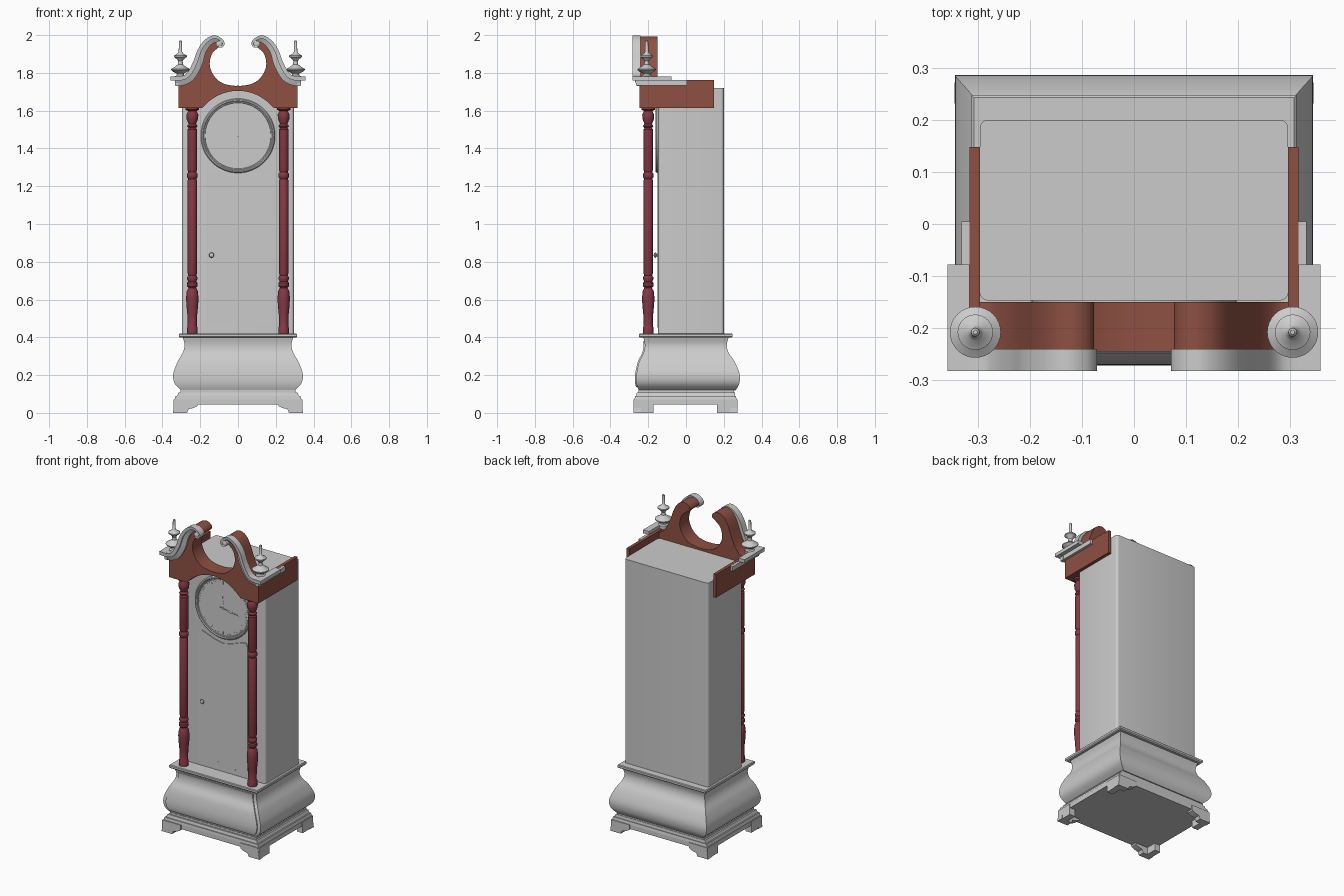
import bpy, bmesh, math
from math import sin, cos, pi, radians

if "Cube" in bpy.data.objects:
    bpy.data.objects.remove(bpy.data.objects["Cube"])


def material(name, rgb):
    m = bpy.data.materials.new(name)
    m.diffuse_color = (*rgb, 1)
    m.use_nodes = True
    m.node_tree.nodes["Principled BSDF"].inputs["Base Color"].default_value = m.diffuse_color
    return m


BROWN = material("hood_brown", (0.27, 0.08, 0.055))
RED = material("column_red", (0.235, 0.04, 0.06))


def mesh(name, verts, faces, mat=None):
    me = bpy.data.meshes.new(name)
    me.from_pydata(verts, [], faces)
    bm = bmesh.new()
    bm.from_mesh(me)
    bmesh.ops.recalc_face_normals(bm, faces=bm.faces)
    bm.to_mesh(me)
    bm.free()
    ob = bpy.data.objects.new(name, me)
    bpy.context.collection.objects.link(ob)
    if mat:
        me.materials.append(mat)
    return ob


def rings(name, rows, mat=None, closed_ends=True):
    """Skin a list of equal-length vertex rings."""
    n = len(rows[0])
    verts = [v for r in rows for v in r]
    faces = [(i*n+j, i*n+(j+1) % n, (i+1)*n+(j+1) % n, (i+1)*n+j)
             for i in range(len(rows)-1) for j in range(n)]
    if closed_ends:
        faces += [tuple(range(n)), tuple(range(len(verts)-n, len(verts)))]
    return mesh(name, verts, faces, mat)


def prism(name, pts, y0, y1, mat=None):
    return rings(name, [[(x, y, z) for x, z in pts] for y in (y0, y1)], mat)


def box(name, x0, x1, y0, y1, z0, z1, mat=None):
    return prism(name, [(x0, z0), (x1, z0), (x1, z1), (x0, z1)], y0, y1, mat)


def loft(name, rows):
    """rows: height, half width, front depth, back depth."""
    return rings(name, [[(-h, -f, z), (h, -f, z), (h, b, z), (-h, b, z)] for z, h, f, b in rows])


def lathe(name, prof, loc, mat=None, n=32, axis='Z'):
    rows = []
    for r, t in prof:
        ring = [(r*cos(2*pi*k/n), r*sin(2*pi*k/n)) for k in range(n)]
        rows.append([(a, b, t) if axis == 'Z' else (a, -t, b) for a, b in ring])
    ob = rings(name, rows, mat)
    ob.location = loc
    return ob


def smooth(pts, steps=5):
    """Catmull-Rom through tuples of any size."""
    p = [pts[0]] + list(pts) + [pts[-1]]
    out = []
    for i in range(1, len(p)-2):
        for s in range(steps):
            t = s/steps
            out.append(tuple(0.5*(2*b+(c-a)*t+(2*a-5*b+4*c-d)*t*t+(3*b-a-3*c+d)*t**3)
                             for a, b, c, d in zip(p[i-1], p[i], p[i+1], p[i+2])))
    return out + [pts[-1]]


def mirrored(pts):
    return pts + [(-x, z) for x, z in reversed(pts) if x > 1e-6]


# Case with rounded vertical edges
case = box("case", -0.296, 0.296, -0.147, 0.2, 0.41, 1.72)
bm = bmesh.new()
bm.from_mesh(case.data)
up = [e for e in bm.edges if abs(e.verts[0].co.z-e.verts[1].co.z) > 0.5]
bmesh.ops.bevel(bm, geom=up, offset=0.015, segments=4, affect='EDGES', profile=0.5)
bm.to_mesh(case.data)
bm.free()

# Bombe base, its raised front panel, and mouldings
bombe = smooth([(.398, .292, .225, .225), (.36, .283, .218, .216), (.32, .292, .224, .225),
                (.27, .32, .248, .258), (.205, .343, .262, .284), (.155, .335, .262, .282),
                (.118, .298, .25, .262)], 5)
loft("bombe_base", bombe)
loft("base_front_panel", [(z, h-.022, f+.007, .02-f) for z, h, f, b in bombe if .135 < z < .38])
loft("base_top_moulding", [(.398, .306, .243, .24), (.404, .312, .25, .247),
                           (.416, .312, .25, .247), (.42, .308, .246, .243)])
loft("plinth", [(.12, .305, .252, .255), (.108, .305, .252, .255), (.108, .315, .26, .258),
                (.09, .322, .264, .26), (.09, .33, .27, .264), (.072, .335, .272, .267),
                (.072, .338, .272, .267), (.045, .338, .272, .267)])

# Bracket feet, an L at every corner
for sx, side in ((1, "right"), (-1, "left")):
    for sy, end in ((-1, "front"), (1, "back")):
        d = .278 if sy < 0 else .272
        prof = [(.345, 0), (.27, 0), (.262, .02), (.235, .026), (.215, .036), (.21, .047),
                (.21, .072), (.333, .072), (.337, .05)]
        prism(f"foot_{end}_{side}", [(sx*x, z) for x, z in prof], sy*d, sy*(d-.04))
        box(f"foot_return_{end}_{side}", sx*.3, sx*.341, sy*(d-.001), sy*(d-.107), 0, .07)

# Lower door and knob
door = [(0, 1.24), (.06, 1.253), (.12, 1.275), (.15, 1.285), (.165, 1.281), (.173, 1.262),
        (.173, .47), (.097, .47), (.085, .452), (.05, .46), (.025, .485), (0, .505)]
prism("lower_door", mirrored(door), -.14, -.152)
lathe("door_knob", [(.006, 0), (.006, .008), (.012, .011), (.014, .016), (.011, .021), (.003, .024)],
      (-.14, -.147, .835), n=20, axis='Y')

# Dial with bezel, minute marks and hands
D = 1.467
lathe("dial_bezel", [(.197, -.005), (.197, .006), (.192, .013), (.186, .014), (.181, .01),
                     (.176, .01), (.174, .005), (.02, .005)], (0, -.147, D), n=64, axis='Y')
for k in range(60):
    a, w, r0 = 2*pi*k/60, (.0025 if k % 5 == 0 else .0012), (.15 if k % 5 == 0 else .162)
    prism(f"minute_mark_{k}", [(r*sin(a)+s*w*cos(a), D+r*cos(a)-s*w*sin(a))
                               for r, s in ((r0, -1), (.17, -1), (.17, 1), (r0, 1))], -.151, -.1535)
for name, length, deg, y in (("hour_hand", .075, 0, -.155), ("minute_hand", .12, 100, -.157)):
    a = radians(deg)
    shape = [(-.02, .003), (.3*length, .003), (.5*length, .008), (.65*length, .003), (length, .001)]
    shape += [(r, -w) for r, w in reversed(shape)]
    prism(name, [(r*sin(a)+w*cos(a), D+r*cos(a)-w*sin(a)) for r, w in shape], y, y-.0015)
lathe("hand_pivot", [(.006, 0), (.006, .013), (.002, .014)], (0, -.147, D), n=16, axis='Y')

# Hood front: arch below, swan neck scrolls above
arch = [(.238*cos(radians(t)), D+.238*sin(radians(t))) for t in range(90, 38, -4)]
neck = smooth([(.316, 1.758), (.275, 1.765), (.238, 1.81), (.212, 1.87), (.19, 1.93), (.16, 1.975),
               (.12, 1.992), (.088, 1.98), (.077, 1.955), (.1, 1.937), (.135, 1.905), (.149, 1.86),
               (.145, 1.82), (.12, 1.775), (.08, 1.745), (.03, 1.733), (0, 1.732)], 4)
right = arch + [(.19, 1.615), (.316, 1.615)] + neck
prism("hood_front", right[:-1] + [(0, 1.732)] + [(-x, z) for x, z in reversed(right[1:-1])],
      -.15, -.245, BROWN)

# Swan neck moulding: outer edge x, z and width, in two stepped bands
edge = [(.30, 1.783, .05), (.268, 1.803, .05), (.237, 1.86, .05), (.212, 1.925, .045),
        (.175, 1.975, .042), (.13, 1.998, .038), (.09, 1.985, .033), (.071, 1.957, .026),
        (.084, 1.934, .02), (.108, 1.938, .015)]


def band(name, start, a, b, y0, y1, s):
    path = smooth([(start, 1.782, .05)] + edge, 6)
    rows = []
    for i, (x, z, w) in enumerate(path):
        p, q = path[max(i-1, 0)], path[min(i+1, len(path)-1)]
        dx, dz = q[0]-p[0], q[1]-p[1]
        l = math.hypot(dx, dz)
        nx, nz = -dz/l, dx/l
        rows.append([(s*(x+nx*w*o), y, z+nz*w*o)
                     for o, y in ((a, -.24), (a, y0), (b, y1), (b, -.24))])
    rings(name, rows)


column = [(.028, .42), (.028, .45), (.024, .46), (.026, .52), (.031, .57), (.033, .61), (.029, .645),
          (.02, .662), (.028, .672), (.028, .688), (.021, .695), (.027, .708), (.027, .718),
          (.021, .728), (.025, .74), (.025, 1.23), (.021, 1.238), (.028, 1.248), (.028, 1.264),
          (.021, 1.275), (.026, 1.29), (.026, 1.5), (.02, 1.508), (.028, 1.518), (.02, 1.53),
          (.03, 1.555), (.032, 1.578), (.022, 1.598), (.036, 1.605), (.036, 1.617)]
finial = [(.028, 1.755), (.028, 1.782), (.02, 1.788), (.018, 1.796), (.038, 1.806), (.049, 1.815),
          (.049, 1.82), (.03, 1.832), (.014, 1.845), (.012, 1.862), (.018, 1.872), (.034, 1.885),
          (.034, 1.892), (.016, 1.902), (.009, 1.912), (.008, 1.968), (.004, 1.972)]

for s, side in ((1, "right"), (-1, "left")):
    # Hood sides, moulding and its returns
    box(f"hood_side_{side}", s*.296, s*.316, -.245, .148, 1.615, 1.763, BROWN)
    band(f"scroll_lip_{side}", .358, 0, .45, -.283, -.281, s)
    band(f"scroll_cove_{side}", .332, .4, 1, -.272, -.26, s)
    lathe(f"scroll_eye_{side}", [(.017, 0), (.017, .043), (.008, .048)],
          (s*.1, -.235, 1.953), n=24, axis='Y')
    box(f"cornice_lip_{side}", s*.316, s*.358, -.282, -.078, 1.76, 1.782)
    box(f"cornice_cove_{side}", s*.314, s*.332, -.266, .005, 1.733, 1.762)
    # Turned columns and finials
    lathe(f"column_{side}", column, (s*.242, -.2, 0), RED)
    lathe(f"finial_{side}", finial, (s*.305, -.208, 0))

# Smooth shading with crisp edges
bpy.ops.object.select_all(action='SELECT')
bpy.context.view_layer.objects.active = case
bpy.ops.object.shade_smooth_by_angle(angle=radians(35))
